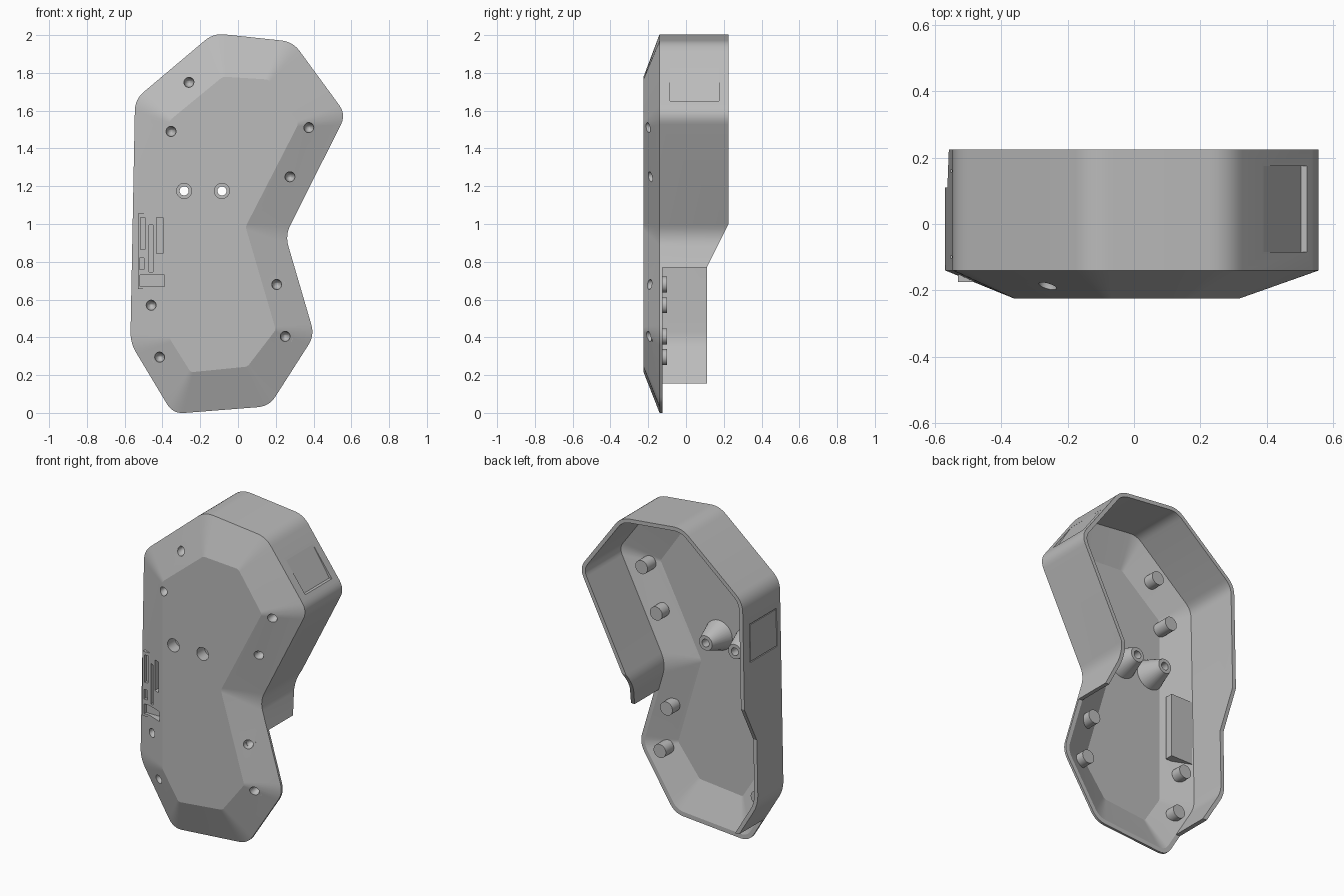
import bpy, bmesh, math
from mathutils import Vector, Matrix
from mathutils.bvhtree import BVHTree

if "Cube" in bpy.data.objects:
    bpy.data.objects.remove(bpy.data.objects["Cube"])

grey = bpy.data.materials.new("plain_grey")
grey.use_nodes = True
grey.diffuse_color = (0.5, 0.5, 0.5, 1)
grey.node_tree.nodes["Principled BSDF"].inputs["Base Color"].default_value = (0.5, 0.5, 0.5, 1)


def finish(bm, name):
    mesh = bpy.data.meshes.new(name)
    bm.to_mesh(mesh)
    bm.free()
    mesh.materials.append(grey)
    obj = bpy.data.objects.new(name, mesh)
    bpy.context.collection.objects.link(obj)
    return obj


def select(obj):
    bpy.ops.object.select_all(action='DESELECT')
    obj.select_set(True)
    bpy.context.view_layer.objects.active = obj


def cut(obj, cutter):
    select(obj)
    mod = obj.modifiers.new("cut", 'BOOLEAN')
    mod.operation = 'DIFFERENCE'
    mod.solver = 'EXACT'
    mod.object = cutter
    bpy.ops.object.modifier_apply(modifier=mod.name)


def prism(name, profile, axis, lo, hi):
    """Extrude a profile along x (points y, z) or along y (points x, z)."""
    bm = bmesh.new()
    place = (lambda p, d: (d, p[0], p[1])) if axis == 'x' else (lambda p, d: (p[0], d, p[1]))
    a, b = [[bm.verts.new(place(p, d)) for p in profile] for d in (lo, hi)]
    bm.faces.new(a)
    bm.faces.new(b[::-1])
    for i in range(len(a)):
        j = (i + 1) % len(a)
        bm.faces.new((a[i], b[i], b[j], a[j]))
    bmesh.ops.recalc_face_normals(bm, faces=bm.faces)
    return finish(bm, name)


def rect(x, z, w, h):
    return [(x - w / 2, z - h / 2), (x + w / 2, z - h / 2), (x + w / 2, z + h / 2), (x - w / 2, z + h / 2)]


def cone(name, x, z, y0, y1, r0, r1):
    bm = bmesh.new()
    place = Matrix.Translation((x, (y0 + y1) / 2, z)) @ Matrix.Rotation(-math.pi / 2, 4, 'X')
    bmesh.ops.create_cone(bm, cap_ends=True, segments=32, radius1=r0, radius2=r1,
                          depth=y1 - y0, matrix=place)
    return finish(bm, name)


def rounded(points, radius, steps=6):
    out = []
    for i, p in enumerate(points):
        p, a, b = Vector(p), Vector(points[i - 1]), Vector(points[(i + 1) % len(points)])
        a, b = p + (a - p).normalized() * radius, p + (b - p).normalized() * radius
        for s in range(steps + 1):
            t = s / steps
            out.append(a * (1 - t) ** 2 + p * 2 * t * (1 - t) + b * t * t)
    return out


# Shell: straight wall, sloped border and flat front
outline = [(-.13, 2.01), (.29, 1.965), (.572, 1.58), (.25, .94), (.405, .41),
           (.165, .035), (-.345, -.005), (-.57, .37), (-.545, 1.66)]
front = [(-.08, 1.78), (.16, 1.765), (.32, 1.53), (.04, .985), (.2, .44),
         (.05, .245), (-.25, .215), (-.36, .39), (-.36, 1.55)]
bm = bmesh.new()
rings = [[bm.verts.new((p.x, y, p.y)) for p in rounded(pts, r)]
         for pts, r, y in ((outline, .06, .225), (outline, .06, -.14), (front, .015, -.225))]
for a, b in zip(rings, rings[1:]):
    for i in range(len(a)):
        j = (i + 1) % len(a)
        bm.faces.new((a[i], a[j], b[j], b[i]))
cap = bm.faces.new(rings[-1])
bm.normal_update()
if cap.normal.y > 0:
    bmesh.ops.reverse_faces(bm, faces=bm.faces)
surface = BVHTree.FromBMesh(bm)
shell = finish(bm, "shell")
select(shell)
thick = shell.modifiers.new("thickness", 'SOLIDIFY')
thick.thickness = .024
thick.offset = -1
thick.use_even_offset = True
bpy.ops.object.modifier_apply(modifier=thick.name)
parts, cutters = [shell], []


def trim(cutter, *targets):
    cutters.append(cutter)
    for t in targets:
        cut(t, cutter)


# Back edge: stepped on one side, open below the waist on the other
trim(prism("back_cutter", [(.225, 1), (.11, .77), (.11, .155), (-.125, .155),
                           (-.125, -.1), (.4, -.1), (.4, 1)], 'x', -1, 1), shell)
trim(prism("open_side_cutter", [(-.125, -.2), (-.125, .77), (.5, .77), (.5, -.2)], 'x', -.2, 1), shell)

# Tapered recess in the upper side wall
trim(prism("side_recess_cutter", [(.39, 1.828), (.503, 1.65), (.56, 1.65), (.46, 1.86)],
           'y', -.085, .175), shell)

# Fine seam on the other side wall
for y, z, w, h in ((.03, 1.27, .26, .006), (.03, 1.5, .26, .006),
                   (-.1, 1.385, .006, .236), (.16, 1.385, .006, .236)):
    trim(prism("seam_cutter", rect(y, z, w, h), 'x', -.6, -.543), shell)

# Slotted block behind the sloped border
block = prism("slot_block", rect(-.455, .855, .15, .4), 'y', -.175, -.125)
parts.append(block)
for x, z, w, h in ((-.505, .95, .025, .17), (-.415, .94, .035, .19), (-.46, .87, .02, .25),
                   (-.51, .79, .025, .06), (-.455, .7, .13, .06)):
    trim(prism("slot_cutter", rect(x, z, w, h), 'y', -.3, -.155), shell, block)

# Screw posts with round-bottomed recesses
for x, z in ((-.26, 1.75), (-.355, 1.49), (.375, 1.51), (.275, 1.25),
             (.205, .68), (.25, .405), (-.46, .57), (-.415, .295)):
    y = surface.ray_cast(Vector((x, -1, z)), Vector((0, 1, 0)))[0].y
    post = cone("screw_post", x, z, y + .018, -.1, .042, .042)
    bm = bmesh.new()
    bmesh.ops.create_uvsphere(bm, u_segments=24, v_segments=12, radius=.027,
                              matrix=Matrix.Translation((x, y, z)) @ Matrix.Diagonal((1, 1.7, 1, 1)))
    trim(finish(bm, "recess_cutter"), shell, post)
    parts.append(post)

# Conical bosses with stepped through holes
for x in (-.285, -.085):
    boss = cone("conical_boss", x, 1.175, -.21, -.07, .095, .045)
    trim(cone("wide_hole_cutter", x, 1.175, -.3, -.15, .04, .04), shell, boss)
    trim(cone("through_hole_cutter", x, 1.175, -.3, .1, .024, .024), shell, boss)
    parts.append(boss)

for c in cutters:
    bpy.data.objects.remove(c)
for obj in parts:
    select(obj)
    bpy.ops.object.shade_smooth_by_angle(angle=math.radians(18))
